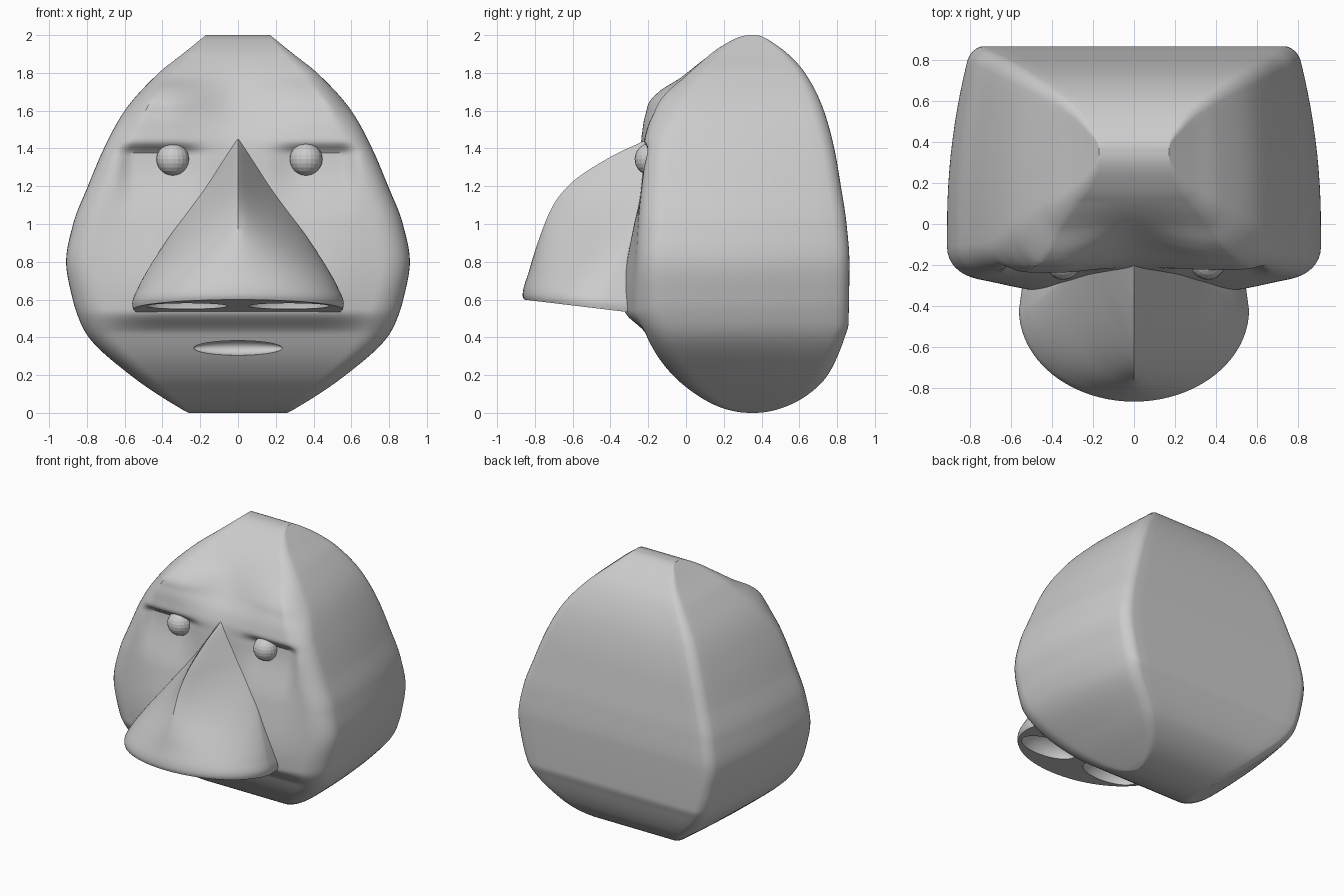
import bpy, bmesh, math

if "Cube" in bpy.data.objects:
    bpy.data.objects.remove(bpy.data.objects["Cube"])


def curve(pts, key=lambda z: z):
    """Smooth interpolation through (z, value) points."""
    xs = [key(p[0]) for p in pts]
    ys = [p[1] for p in pts]
    n = len(xs)
    d = [(ys[i + 1] - ys[i]) / (xs[i + 1] - xs[i]) for i in range(n - 1)]
    m = [d[0]] + [0 if a * b <= 0 else 2 * a * b / (a + b) for a, b in zip(d, d[1:])] + [d[-1]]

    def f(z):
        x = min(max(key(z), xs[0]), xs[-1])
        i = max(j for j in range(n - 1) if xs[j] <= x)
        h = xs[i + 1] - xs[i]
        t = (x - xs[i]) / h
        return ((2*t**3 - 3*t*t + 1) * ys[i] + (t**3 - 2*t*t + t) * h * m[i]
                + (3*t*t - 2*t**3) * ys[i + 1] + (t**3 - t*t) * h * m[i + 1])
    return f


def step(a, b, x):
    t = min(max((x - a) / (b - a), 0), 1)
    return t * t * (3 - 2 * t)


def loft(name, rings):
    bm = bmesh.new()
    rows = [[bm.verts.new(p) for p in r] for r in rings]
    n = len(rows[0])
    for a, b in zip(rows, rows[1:]):
        for i in range(n):
            bm.faces.new((a[i], a[(i + 1) % n], b[(i + 1) % n], b[i]))
    bm.faces.new(rows[0][::-1])
    bm.faces.new(rows[-1])
    bmesh.ops.recalc_face_normals(bm, faces=bm.faces)
    me = bpy.data.meshes.new(name)
    bm.to_mesh(me)
    bm.free()
    ob = bpy.data.objects.new(name, me)
    bpy.context.collection.objects.link(ob)
    return ob


def activate(ob):
    bpy.ops.object.select_all(action='DESELECT')
    ob.select_set(True)
    bpy.context.view_layer.objects.active = ob


def ball(name, loc, size, seg=20, rings=12):
    bpy.ops.mesh.primitive_uv_sphere_add(segments=seg, ring_count=rings, radius=1, location=loc)
    ob = bpy.context.object
    ob.name = name
    ob.scale = size
    return ob


def carve(ob, loc, size):
    cutter = ball("cutter", loc, size, 48, 24)
    cutter.hide_render = True
    bpy.context.view_layer.update()
    activate(ob)
    mod = ob.modifiers.new("hollow", 'BOOLEAN')
    mod.operation = 'DIFFERENCE'
    mod.solver = 'EXACT'
    mod.object = cutter
    bpy.ops.object.modifier_apply(modifier=mod.name)
    bpy.data.objects.remove(cutter)


# Head: front outline crossed with side outline
angle = lambda z: math.acos(max(-1, min(1, 1 - z)))
width = curve([(0, .26), (.02, .30), (.2, .57), (.4, .79), (.48, .835), (.6, .875), (.8, .91),
               (1, .873), (1.2, .795), (1.4, .71), (1.6, .60), (1.8, .42), (1.9, .295), (2, .17)])
front = curve([(0, .345), (.02, .21), (.1, .05), (.2, -.07), (.3, -.15), (.4, -.205), (.46, -.23),
               (.55, -.25), (.7, -.255), (1, -.245), (1.3, -.225), (1.42, -.21), (1.5, -.18), (1.6, -.11),
               (1.8, .03), (1.9, .13), (1.96, .22), (2, .345)], angle)
back = curve([(0, .36), (.02, .49), (.1, .65), (.2, .75), (.4, .84), (.47, .86), (.8, .865), (1, .85),
              (1.2, .82), (1.4, .785), (1.6, .73), (1.8, .63), (1.9, .54), (1.96, .46), (2, .36)], angle)
brow = curve([(1.38, 0), (1.42, -.025), (1.5, -.05), (1.58, -.09), (1.65, -.115), (1.7, -.1),
              (1.78, -.035), (1.88, 0)])


def relief(x, z):
    """Brows (left one heavier), eye sockets and upper lip, as offsets along y."""
    ax = abs(x)
    b = brow(z) * step(.0, .38, ax) * (1 - step(.48, .74, ax)) * (1 if x < 0 else .55)
    socket = .04 * step(.14, .34, ax) * (1 - step(.55, .66, ax)) * step(1.0, 1.36, z) * (1 - step(1.37, 1.44, z))
    lip = -.075 * (1 - step(.4, .9, ax)) * step(.42, .54, z) * (1 - step(.6, 1.3, z))
    return b + socket + lip


def head_ring(z):
    w, f, b = width(z), front(z), back(z)
    d = b - f
    rf, rb = min(.14, .13 * d), min(.07, .08 * d)
    half = []
    for i in range(33):
        half.append(((w - rf) * i / 32, f, 1))
    for i in range(1, 9):
        a = math.pi / 2 * i / 8
        half.append((w - rf + rf * math.sin(a), f + rf - rf * math.cos(a), 1 - i / 8))
    for i in range(1, 13):
        half.append((w, f + rf + (d - rf - rb) * i / 12, 0))
    for i in range(1, 7):
        a = math.pi / 2 * i / 6
        half.append((w - rb + rb * math.cos(a), b - rb + rb * math.sin(a), 0))
    for i in range(1, 9):
        half.append(((w - rb) * (1 - i / 8), b, 0))
    half = [(x * (1 - .11 * (max(y, 0) / .8) ** 2 * step(0, .6, d)), y, k) for x, y, k in half]
    mirrored = [(-x, y, k) for x, y, k in half[-2:0:-1]]
    return [(x, y + k * relief(x, z), z) for x, y, k in half + mirrored]


head = loft("head", [head_ring(1 - math.cos(math.pi * i / 180)) for i in range(181)])

# Nose: sharp ridge at the bridge flaring to a wide rounded base
nose_w = curve([(.57, .55), (.62, .56), (.7, .53), (.8, .475), (1, .34), (1.2, .195), (1.45, .01)])
ridge = curve([(.57, -.845), (.61, -.865), (.75, -.83), (.9, -.785), (1.1, -.705), (1.22, -.61),
               (1.36, -.40), (1.45, -.20)])


def nose_ring(s):
    zc = .59 + .86 * s
    w, r, y0 = nose_w(zc), ridge(zc), -.42 + .23 * step(0, .8, s)
    k = step(0, .75, s)
    a, e = 2.0 - .9 * k, .5 + .5 * k
    flat = []
    for i in range(41):
        t = math.sin(math.pi / 2 * (i / 20 - 1))
        flat.append((w * t, y0 + min(r - y0, -.004) * max(0, 1 - abs(t) ** a) ** e))
    for q in (.97, -.97):  # sides run back into the face
        flat.append((w * q, max(y0 + .08, -.3 + .12 * s)))
    return [(x, y, (.6 - .12 * (y + .86)) * (1 - s) + 1.45 * s) for x, y in flat]


nose = loft("nose", [nose_ring(i / 60) for i in range(61)])

# Mouth and nostril hollows
carve(head, (0, -.17, .345), (.235, .06, .042))
for sx in (-1, 1):
    carve(nose, (sx * .27, -.57, .56), (.215, .13, .13))

for ob in (head, nose):
    activate(ob)
    bpy.ops.object.shade_smooth_by_angle(angle=math.radians(35))

# Eyes: faceted balls
for name, x in (("left_eye", -.345), ("right_eye", .36)):
    ball(name, (x, -.185, 1.343), (.087, .087, .087))
